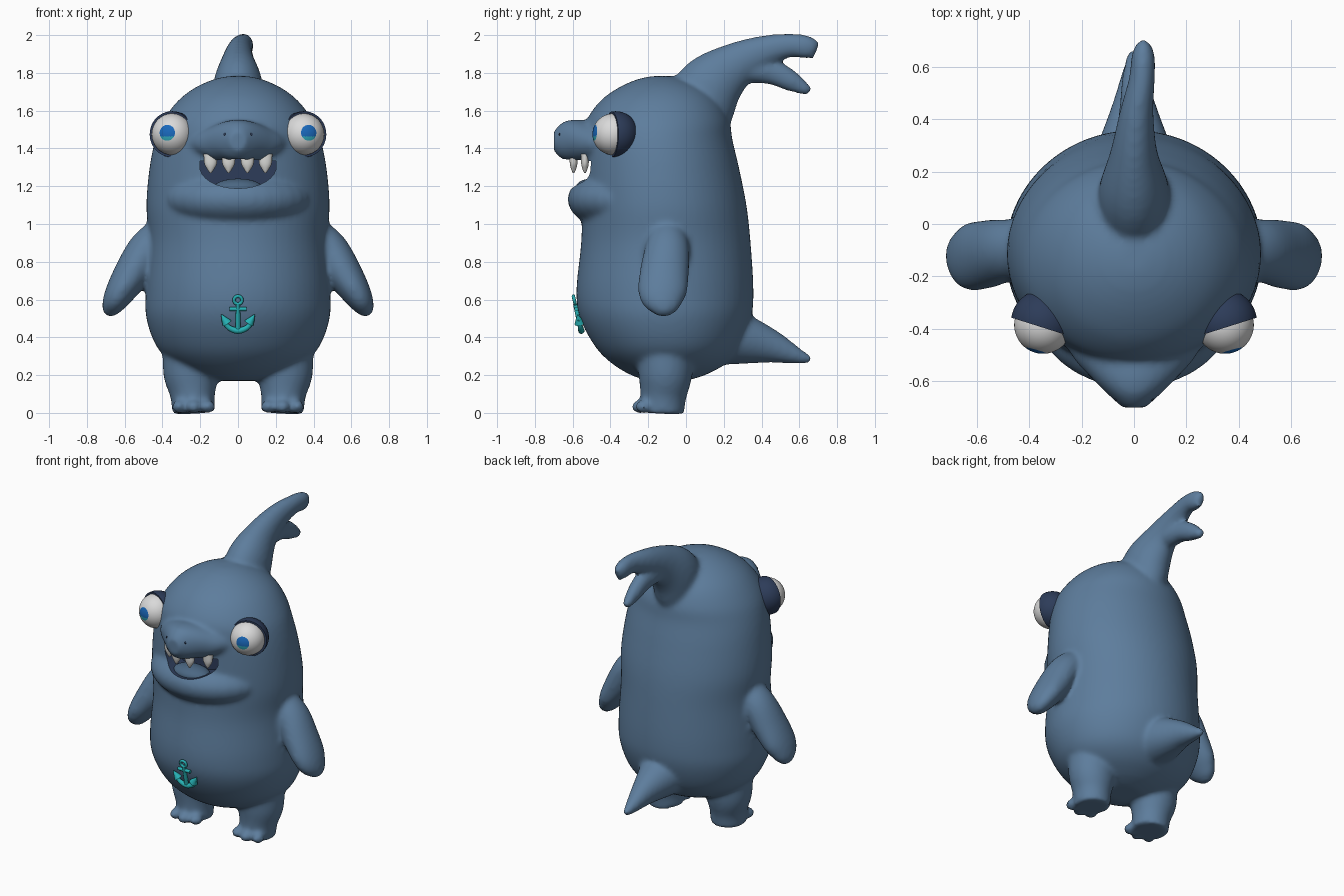
import bpy, bmesh, math
from mathutils import Vector, Matrix

cube = bpy.data.objects.get("Cube")
if cube:
    bpy.data.objects.remove(cube, do_unlink=True)

X, Y, Z = Vector((1, 0, 0)), Vector((0, 1, 0)), Vector((0, 0, 1))


def material(name, rgb, rough=0.6):
    m = bpy.data.materials.new(name)
    m.use_nodes = True
    m.diffuse_color = (*rgb, 1)
    node = m.node_tree.nodes["Principled BSDF"]
    node.inputs["Base Color"].default_value = (*rgb, 1)
    node.inputs["Roughness"].default_value = rough
    return m


SKIN = material("slate blue skin", (0.11, 0.205, 0.335))
NAVY = material("dark navy", (0.026, 0.045, 0.1))
TONGUE = material("tongue blue", (0.07, 0.135, 0.225))
WHITE = material("eye white", (0.7, 0.7, 0.7))
IRIS = material("iris blue", (0.01, 0.14, 0.5))
CYAN = material("iris cyan", (0.03, 0.4, 0.5))
TOOTH = material("tooth white", (0.72, 0.72, 0.7))
TEAL = material("anchor teal", (0.02, 0.45, 0.47))


def finish(bm, name, *mats):
    bmesh.ops.recalc_face_normals(bm, faces=bm.faces)
    mesh = bpy.data.meshes.new(name)
    bm.to_mesh(mesh)
    bm.free()
    for m in mats:
        mesh.materials.append(m)
    ob = bpy.data.objects.new(name, mesh)
    bpy.context.collection.objects.link(ob)
    smooth(ob)
    return ob


def smooth(ob):
    bpy.ops.object.select_all(action='DESELECT')
    ob.select_set(True)
    bpy.context.view_layer.objects.active = ob
    bpy.ops.object.shade_smooth_by_angle(angle=math.radians(40))


def tube(bm, rows, side=X, flat=False, n=32, steps=5):
    """Loft ellipses along a smooth path; each row is x, y, z, side radius, other radius."""
    pts = [Vector(r) for r in rows]
    pts = [2 * pts[0] - pts[1]] + pts + [2 * pts[-1] - pts[-2]]
    path = []
    for a, b, c, d in zip(pts, pts[1:], pts[2:], pts[3:]):
        for i in range(steps):
            t = i / steps
            path.append((2 * b + (c - a) * t + (2 * a - 5 * b + 4 * c - d) * t ** 2
                         + (3 * b - a - 3 * c + d) * t ** 3) * 0.5)
    path.append(pts[-2])
    rings = []
    for i, p in enumerate(path):
        ahead, behind = path[min(i + 1, len(path) - 1)], path[max(i - 1, 0)]
        d = Z if flat else Vector((ahead - behind)[:3]).normalized()
        s = (side - d * side.dot(d)).normalized()
        u = d.cross(s)
        ring = []
        for k in range(n):
            w = math.tau * k / n
            ring.append(bm.verts.new(Vector(p[:3]) + s * math.cos(w) * max(p[3], 0.003)
                                     + u * math.sin(w) * max(p[4], 0.003)))
        rings.append(ring)
    for a, b in zip(rings, rings[1:]):
        for k in range(n):
            bm.faces.new((a[k - 1], a[k], b[k], b[k - 1]))
    bm.faces.new(rings[0])
    bm.faces.new(rings[-1])


def ball(bm, centre, radii, rot=Matrix(), seg=32):
    m = Matrix.Translation(centre) @ rot @ Matrix.Diagonal((*radii, 1))
    return bmesh.ops.create_uvsphere(bm, u_segments=seg, v_segments=seg, radius=1, matrix=m)


# Torso and head: height, half width, front, back
torso = [(.17, .12, -.2, 0), (.2, .22, -.29, .1), (.26, .34, -.39, .21), (.35, .43, -.48, .29),
         (.5, .485, -.56, .345), (.65, .488, -.58, .357), (.9, .473, -.555, .342),
         (1.1, .485, -.55, .32), (1.3, .468, -.545, .28), (1.45, .437, -.54, .245),
         (1.55, .395, -.525, .23), (1.65, .32, -.455, .18), (1.72, .23, -.36, .1),
         (1.765, .13, -.26, 0), (1.783, .05, -.18, -.08)]
bm = bmesh.new()
tube(bm, [(0, (f + b) / 2, z, w, (b - f) / 2) for z, w, f, b in torso], flat=True, n=64)

# Jaw and pointed snout
ball(bm, (0, -.28, 1.13), (.4, .347, .18))
tube(bm, [(0, -.35, 1.42, .32, .1), (0, -.5, 1.43, .24, .11), (0, -.58, 1.44, .17, .113),
          (0, -.65, 1.44, .1, .1), (0, -.7, 1.44, .045, .055)])

# Forked fin sweeping back from the crown
tube(bm, [(0, .05, 1.6, .14, .2), (0, .14, 1.74, .13, .17), (0, .27, 1.845, .09, .12),
          (.01, .42, 1.915, .065, .085), (.03, .55, 1.945, .05, .063),
          (.035, .64, 1.935, .045, .062), (.035, .69, 1.915, .025, .045)])
tube(bm, [(0, .3, 1.82, .07, .07), (0, .45, 1.805, .055, .067),
          (0, .56, 1.755, .045, .055), (0, .655, 1.7, .025, .025)])

# Tail
tube(bm, [(0, .15, .42, .19, .17), (0, .3, .39, .14, .135), (0, .45, .352, .085, .09),
          (0, .58, .305, .045, .047), (0, .66, .28, .018, .02)])

# Arms, legs and toes
for s in (-1, 1):
    tube(bm, [(.38 * s, -.1, .95, .1, .1), (.48 * s, -.1, .87, .117, .1),
              (.56 * s, -.115, .74, .13, .096), (.63 * s, -.125, .63, .127, .077),
              (.672 * s, -.12, .555, .085, .052), (.69 * s, -.12, .515, .03, .022)], side=Y)
    tube(bm, [(.25 * s, -.11, .36, .15, .15), (.247 * s, -.11, .2, .147, .142),
              (.24 * s, -.12, .09, .118, .122), (.235 * s, -.125, 0, .113, .115)])
    for x, y in ((.16, -.225), (.235, -.245), (.31, -.225)):
        ball(bm, (x * s, y, .033), (.041, .045, .035), seg=16)
body = finish(bm, "body", SKIN)

# Mouth cutter: a wide grin pushed back into the face
bm = bmesh.new()
grin = [(-.2, 1.333), (0, 1.345), (.2, 1.333)]
for i in range(1, 16):
    w = math.pi * i / 16
    grin.append((.205 * math.cos(w), 1.318 - .13 * math.sin(w) ** 0.9))
face = bm.faces.new([bm.verts.new((x, -.85, z)) for x, z in grin])
back = bmesh.ops.extrude_face_region(bm, geom=[face])["geom"]
bmesh.ops.translate(bm, vec=(0, .43, 0), verts=[v for v in back if isinstance(v, bmesh.types.BMVert)])
cutter = finish(bm, "mouth_cutter", NAVY)
cutter.hide_render = True

# Blend all body pieces into one skin, then open the mouth
mod = body.modifiers.new("blend", 'REMESH')
mod.mode, mod.voxel_size, mod.use_smooth_shade = 'VOXEL', 0.014, True
mod = body.modifiers.new("soften", 'SMOOTH')
mod.factor, mod.iterations = 0.5, 9
mod = body.modifiers.new("mouth", 'BOOLEAN')
mod.operation, mod.solver, mod.object = 'DIFFERENCE', 'EXACT', cutter
mod.material_mode = 'TRANSFER'
graph = bpy.context.evaluated_depsgraph_get()
baked = bpy.data.meshes.new_from_object(body.evaluated_get(graph))
body.modifiers.clear()
body.data = baked
bpy.data.objects.remove(cutter, do_unlink=True)
smooth(body)

# Tongue and upper teeth
bm = bmesh.new()
ball(bm, (0, -.5, 1.19), (.13, .085, .05))
finish(bm, "tongue", TONGUE)
bm = bmesh.new()
for x, y in ((-.145, -.535), (-.05, -.595), (.05, -.595), (.145, -.535)):
    tube(bm, [(x, y, 1.37, .037, .022), (x, y, 1.32, .033, .02),
              (x, y, 1.29, .018, .013), (x, y, 1.27, .004, .004)], n=16)
finish(bm, "teeth", TOOTH)

# Bulging eyes with two-tone irises, set in dark lids
for s, label in ((1, "left"), (-1, "right")):
    centre = Vector((.347 * s, -.385, 1.475))
    look = Vector((.28 * s, -1, .08)).normalized()
    bm = bmesh.new()
    ball(bm, centre, (.11, .11, .11), look.to_track_quat('Z', 'Y').to_matrix().to_4x4(), seg=48)
    for f in bm.faces:
        d = f.calc_center_median() - centre
        if d.angle(look) < math.radians(24):
            f.material_index = 2 if d.z < -.012 else 1
    finish(bm, label + "_eye", WHITE, IRIS, CYAN)
    bm = bmesh.new()
    ball(bm, centre + Y * .012, (.122, .122, .122))
    gaze = Vector((.3 * s, -.95, 0))
    cut = bmesh.ops.bisect_plane(bm, geom=bm.verts[:] + bm.edges[:] + bm.faces[:],
                                 plane_co=centre + gaze * .01, plane_no=gaze, clear_outer=True)
    rim = [e for e in cut["geom_cut"] if isinstance(e, bmesh.types.BMEdge)]
    bmesh.ops.contextual_create(bm, geom=rim)
    finish(bm, label + "_eyelid", NAVY)

# Nostrils, resting on the snout
bm = bmesh.new()
for x in (-.07, .07):
    hit, spot, normal, index = body.ray_cast((x, -2, 1.475), Y)
    if hit:
        ball(bm, spot, (.007, .004, .007), seg=12)
finish(bm, "nostrils", NAVY)

# Anchor badge on the belly
bm = bmesh.new()


def bar(*rows):
    tube(bm, [(x, -.553 - (z - .43) * .23, z, r, r) for x, z, r in rows],
         side=Y, n=12, steps=4)


bar((0, .435, .014), (0, .575, .011))
bar((-.045, .55, .011), (.045, .55, .011))
bar((-.08, .495, .01), (-.05, .453, .014), (0, .435, .017), (.05, .453, .014), (.08, .495, .01))
for s in (-1, 1):
    bar((.058 * s, .475, .027), (.088 * s, .52, .003))
bar(*[(.021 * math.sin(math.tau * i / 12), .597 - .021 * math.cos(math.tau * i / 12), .009)
      for i in range(13)])
finish(bm, "belly_anchor", TEAL)
